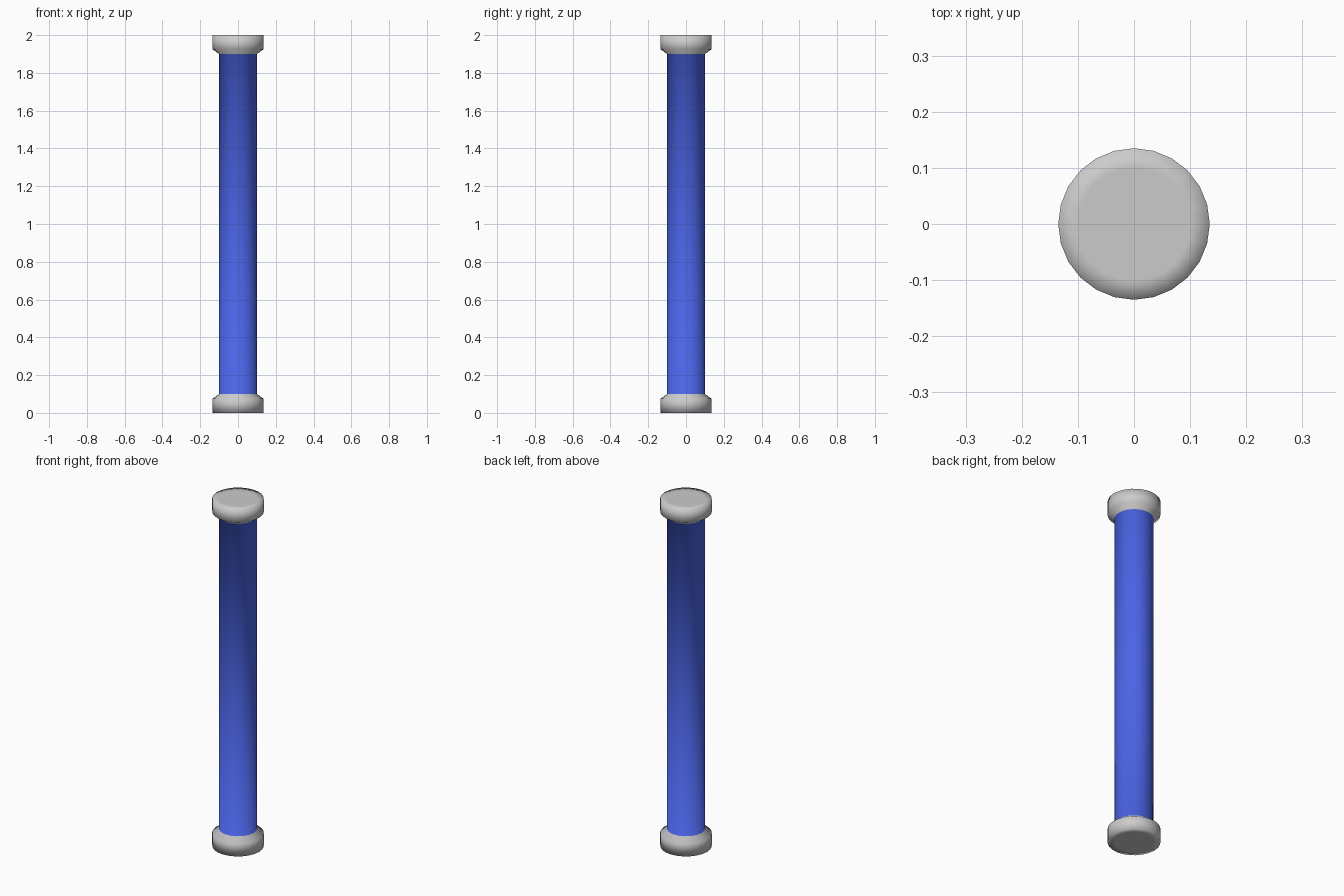
import bpy, bmesh
from math import cos, sin, pi

if "Cube" in bpy.data.objects:
    bpy.data.objects.remove(bpy.data.objects["Cube"])

SIDES = 24
H = 2.0

# Half profile (radius, height): flat end, end cap wall, chamfer down to the shaft
half = [(0.10, 0.0), (0.135, 0.0), (0.135, 0.075), (0.10, 0.10)]
profile = half + [(r, H - z) for r, z in reversed(half)]
SHAFT_BAND = len(half) - 1

bm = bmesh.new()
rings = [[bm.verts.new((r * cos(2 * pi * i / SIDES), r * sin(2 * pi * i / SIDES), z))
          for i in range(SIDES)] for r, z in profile]

# Revolved surface: grey end caps, blue shaft between them
for band, (low, high) in enumerate(zip(rings, rings[1:])):
    for i in range(SIDES):
        j = (i + 1) % SIDES
        face = bm.faces.new((low[i], low[j], high[j], high[i]))
        face.material_index = 1 if band == SHAFT_BAND else 0

# Flat end discs
bm.faces.new(list(reversed(rings[0])))
bm.faces.new(rings[-1])

# Soft shading over the whole post
for face in bm.faces:
    face.smooth = True

mesh = bpy.data.meshes.new("capped_post")
bm.to_mesh(mesh)
bm.free()

grey = bpy.data.materials.new("cap_grey")
blue = bpy.data.materials.new("shaft_blue")
blue.diffuse_color = (0.07, 0.13, 0.8, 1.0)
blue.use_nodes = True
blue.node_tree.nodes["Principled BSDF"].inputs["Base Color"].default_value = blue.diffuse_color
mesh.materials.append(grey)
mesh.materials.append(blue)

post = bpy.data.objects.new("capped_post", mesh)
bpy.context.collection.objects.link(post)
